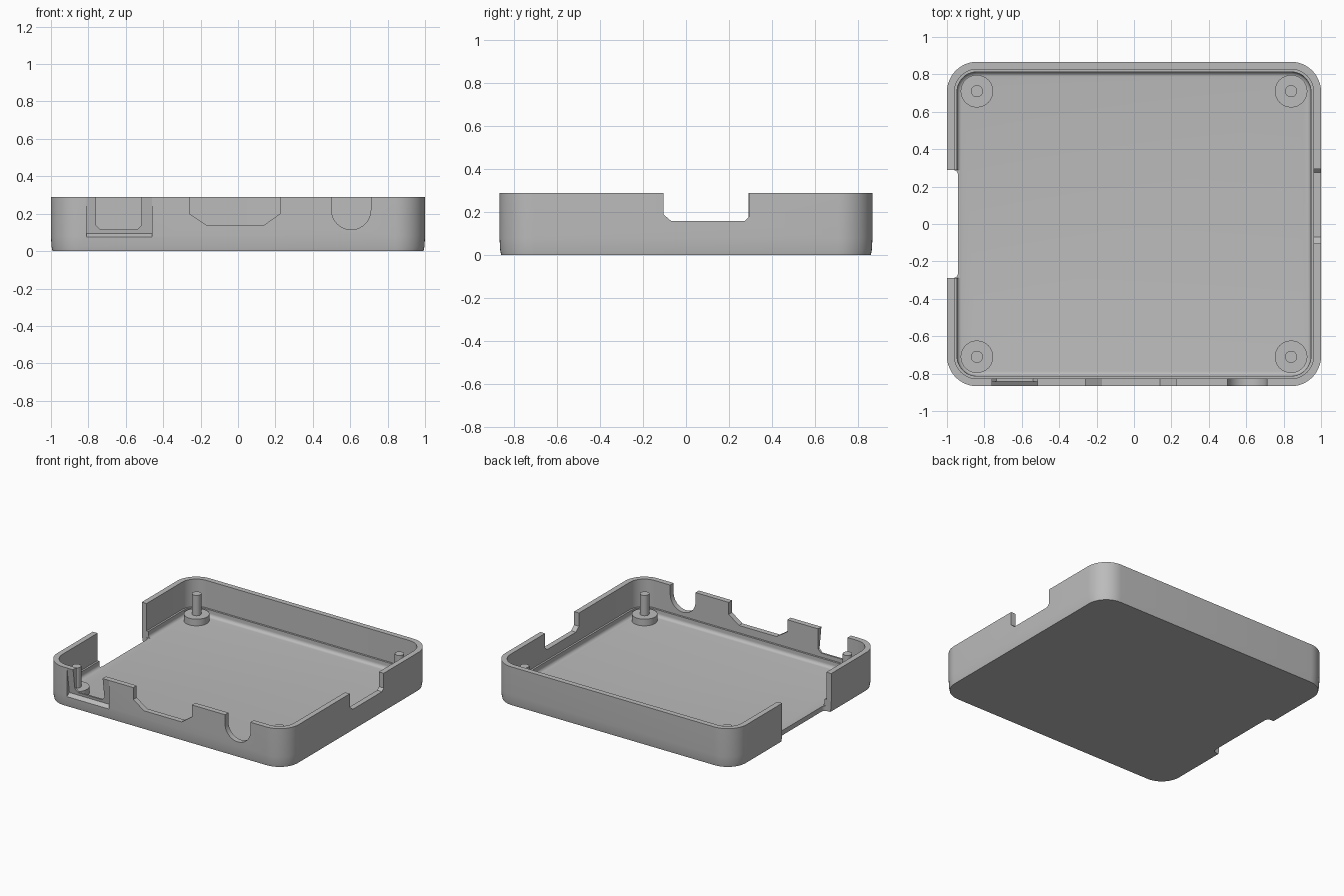
import bpy, bmesh, math

cube = bpy.data.objects.get("Cube")
if cube:
    bpy.data.objects.remove(cube, do_unlink=True)

HALF_X, HALF_Y, HEIGHT, RADIUS = 1.0, 0.867, 0.29, 0.16
FLOOR, LEDGE = 0.035, 0.085

grey = bpy.data.materials.new("plain grey")
grey.use_nodes = True
colour = (0.5, 0.5, 0.5, 1)
grey.diffuse_color = colour
grey.node_tree.nodes["Principled BSDF"].inputs["Base Color"].default_value = colour


def make_object(name, bm):
    bmesh.ops.recalc_face_normals(bm, faces=bm.faces)
    mesh = bpy.data.meshes.new(name)
    bm.to_mesh(mesh)
    bm.free()
    mesh.materials.append(grey)
    obj = bpy.data.objects.new(name, mesh)
    bpy.context.collection.objects.link(obj)
    return obj


def select_only(obj):
    bpy.ops.object.select_all(action='DESELECT')
    obj.select_set(True)
    bpy.context.view_layer.objects.active = obj


def arc(cx, cy, r, start, end, steps):
    angles = [math.radians(start + (end - start) * i / steps) for i in range(steps + 1)]
    return [(cx + r * math.cos(a), cy + r * math.sin(a)) for a in angles]


def rounded_rectangle(inset):
    pts = []
    for i, (sx, sy) in enumerate([(1, 1), (-1, 1), (-1, -1), (1, -1)]):
        pts += arc(sx * (HALF_X - RADIUS), sy * (HALF_Y - RADIUS),
                   RADIUS - inset, 90 * i, 90 * i + 90, 12)
    return pts


def loft(name, rings):
    """Join closed rings of points and cap both ends."""
    bm = bmesh.new()
    loops = [[bm.verts.new(p) for p in ring] for ring in rings]
    for a, b in zip(loops, loops[1:]):
        for i in range(len(a)):
            j = (i + 1) % len(a)
            bm.faces.new((a[i], a[j], b[j], b[i]))
    bm.faces.new(loops[0])
    bm.faces.new(loops[-1])
    return make_object(name, bm)


def prism(name, outline, axis, start, end):
    """Extrude a flat outline along one axis."""
    def place(p, t):
        return {'X': (t, *p), 'Y': (p[0], t, p[1]), 'Z': (*p, t)}[axis]
    return loft(name, [[place(p, t) for p in outline] for t in (start, end)])


# Tray wall section as (inset, height): outside, rim, ledge, fillet to the floor
section = [(0.008, 0), (0.003, 0.025), (0, 0.08), (0, HEIGHT), (0.04, HEIGHT),
           (0.04, LEDGE), (0.054, LEDGE)]
section += arc(0.079, FLOOR + 0.025, 0.025, 180, 270, 6)
tray = loft("tray", [[(x, y, z) for x, y in rounded_rectangle(inset)]
                     for inset, z in section])

# Openings in the front wall, the +x wall and the -x wall
TOP = 0.4
y0, y1 = -0.95, -0.75
cutters = [
    prism("small_port", [(-0.76, TOP), (-0.76, 0.14), (-0.735, 0.115), (-0.54, 0.115),
                         (-0.515, 0.14), (-0.515, TOP)], 'Y', y0, y1),
    prism("wide_port", [(-0.26, TOP), (-0.26, 0.2), (-0.17, 0.14), (0.14, 0.14),
                        (0.225, 0.2), (0.225, TOP)], 'Y', y0, y1),
    prism("round_port", [(0.5, TOP)] + arc(0.605, 0.22, 0.105, 180, 360, 20)
          + [(0.71, TOP)], 'Y', y0, y1),
    prism("side_notch", [(-0.105, TOP), (-0.105, 0.19), (-0.07, 0.16), (0.275, 0.16),
                         (0.295, 0.18), (0.295, TOP)], 'X', 0.9, 1.1),
    # Shallow plug recess that fades out towards the rim
    prism("plug_recess", [(-0.9, 0.075), (-0.867, 0.075), (-0.838, 0.095),
                          (-0.866, 0.289), (-0.9, 0.289)], 'X', -0.81, -0.46),
    prism("card_opening", [(-0.29, FLOOR + 0.001), (0.29, FLOOR + 0.001),
                           (0.29, TOP), (-0.29, TOP)], 'X', -1.1, -0.9),
    prism("card_floor_notch", [(-1.1, -0.29)] + arc(-0.97, -0.26, 0.03, 270, 360, 6)
          + arc(-0.97, 0.26, 0.03, 0, 90, 6) + [(-1.1, 0.29)], 'Z', -0.1, 0.1),
]
select_only(tray)
for cutter in cutters:
    mod = tray.modifiers.new(cutter.name, 'BOOLEAN')
    mod.operation = 'DIFFERENCE'
    mod.solver = 'EXACT'
    mod.object = cutter
    bpy.ops.object.modifier_apply(modifier=mod.name)
    bpy.data.objects.remove(cutter, do_unlink=True)
bpy.ops.object.shade_smooth_by_angle(angle=math.radians(30))

# Corner standoffs with locating pins
for side, sx in (("left", 1), ("right", -1)):
    for end, sy in (("front", -1), ("back", 1)):
        for part, r, low, high in (("standoff", 0.087, FLOOR - 0.01, LEDGE),
                                   ("pin", 0.032, LEDGE - 0.01, 0.237)):
            circle = arc(sx * 0.84, sy * 0.71, r, 0, 360, 32)[:-1]
            obj = prism(f"{end}_{side}_{part}", circle, 'Z', low, high)
            select_only(obj)
            bpy.ops.object.shade_smooth_by_angle(angle=math.radians(30))
